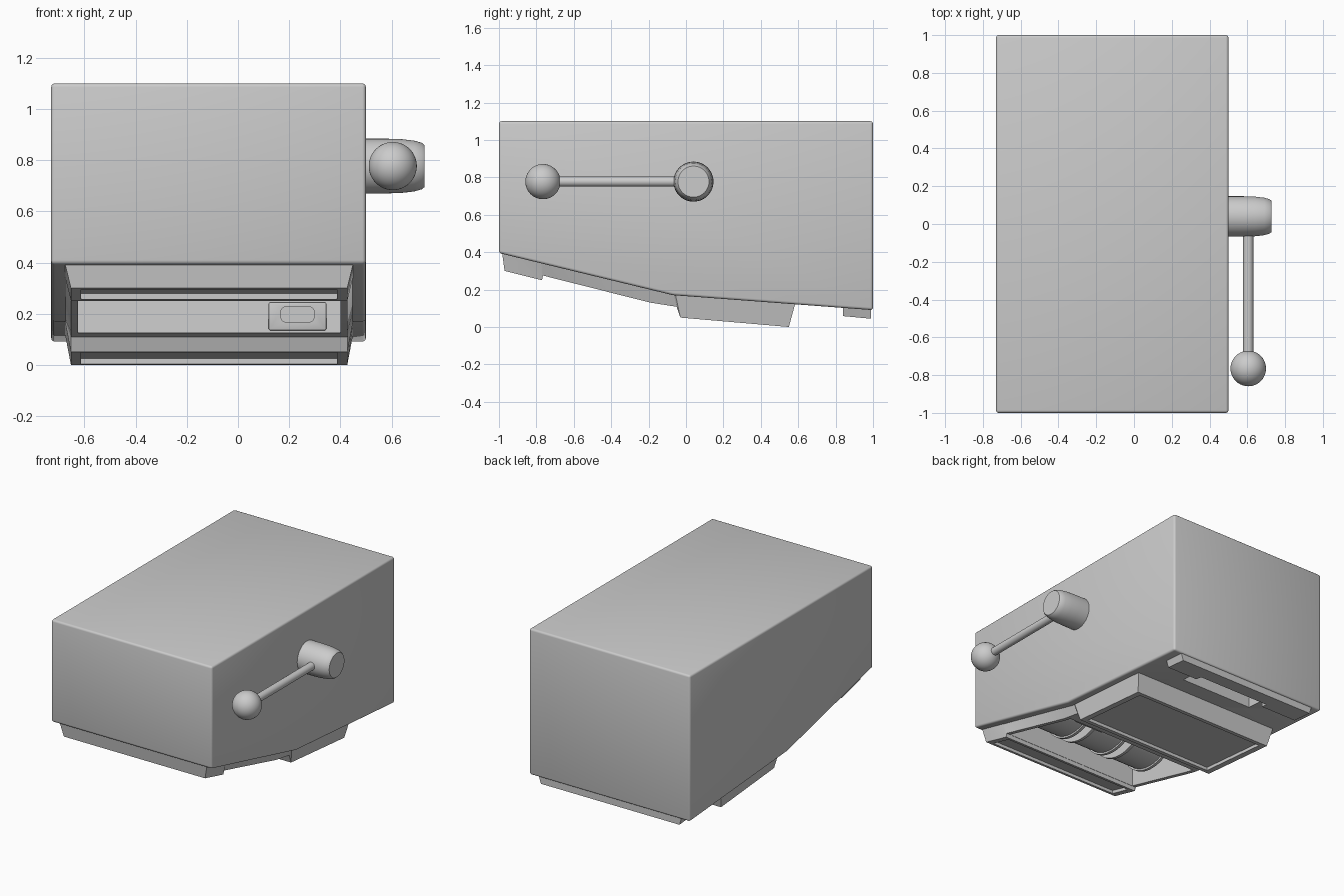
import bpy, bmesh, math
from mathutils import Matrix

if "Cube" in bpy.data.objects:
    bpy.data.objects.remove(bpy.data.objects["Cube"])

CX = -0.113  # centre of the cabinet in x


def mesh_object(name, bm):
    bmesh.ops.recalc_face_normals(bm, faces=bm.faces)
    me = bpy.data.meshes.new(name)
    bm.to_mesh(me)
    bm.free()
    ob = bpy.data.objects.new(name, me)
    bpy.context.collection.objects.link(ob)
    return ob


def loft(name, sections):
    """Bridge a list of equal-length point rings and cap the ends."""
    bm = bmesh.new()
    rings = [[bm.verts.new(p) for p in s] for s in sections]
    n = len(rings[0])
    for a, b in zip(rings, rings[1:]):
        for i in range(n):
            j = (i + 1) % n
            bm.faces.new((a[i], a[j], b[j], b[i]))
    bm.faces.new(rings[0])
    bm.faces.new(rings[-1])
    return mesh_object(name, bm)


def prism(name, x0, x1, profile):
    return loft(name, [[(x, y, z) for y, z in profile] for x in (x0, x1)])


def lathe(name, profile, matrix, n=48):
    """Solid of revolution from (radius, height) pairs about local z."""
    ob = loft(name, [[(r * math.cos(2 * math.pi * i / n), r * math.sin(2 * math.pi * i / n), h)
                      for i in range(n)] for r, h in profile])
    ob.data.transform(matrix)
    smooth(ob)
    return ob


def select(ob):
    bpy.ops.object.select_all(action='DESELECT')
    ob.select_set(True)
    bpy.context.view_layer.objects.active = ob


def smooth(ob):
    select(ob)
    bpy.ops.object.shade_smooth_by_angle(angle=math.radians(32))


def apply(ob, kind, **settings):
    select(ob)
    m = ob.modifiers.new(kind, kind)
    for k, v in settings.items():
        setattr(m, k, v)
    bpy.ops.object.modifier_apply(modifier=m.name)


def bevel(ob, width, segments=3):
    apply(ob, 'BEVEL', width=width, segments=segments, limit_method='ANGLE')


def cut(cutter, *targets):
    for t in targets:
        apply(t, 'BOOLEAN', operation='DIFFERENCE', object=cutter, solver='EXACT')
    bpy.data.objects.remove(cutter)


# cabinet with a sloped underside
cabinet = prism("cabinet", -0.73, 0.5, [(-1, 1.1), (1, 1.1), (1, 0.09), (-0.07, 0.17), (-1, 0.395)])
bevel(cabinet, 0.014)

# tapered face frame: each station pairs a buried point with an outer point
stations = [((-0.985, 0.41), (-0.97, 0.30)), ((-0.775, 0.36), (-0.77, 0.25)),
            ((-0.765, 0.36), (-0.765, 0.275)), ((-0.19, 0.22), (-0.19, 0.13)),
            ((-0.07, 0.19), (-0.05, 0.108)), ((-0.06, 0.19), (-0.03, 0.05)),
            ((0.588, 0.14), (0.55, 0.0))]
frame = loft("face_frame", [[(CX - 0.567, *a), (CX + 0.567, *a), (CX + 0.54, *b), (CX - 0.54, *b)]
                            for a, b in stations])

# lip of the payout tray
lip = loft("tray_lip", [[(CX - w, 0.84, z), (CX + w, 0.84, z), (CX + w, 0.99, z - 0.014),
                         (CX - w, 0.99, z - 0.014)] for w, z in ((0.55, 0.12), (0.53, 0.058))])

# reel window recess and payout tray recess
cut(prism("window_cutter", -0.625, 0.40, [(-0.762, 0.47), (-0.762, 0.1), (-0.165, 0.03), (-0.15, 0.31)]),
    cabinet, frame)
cut(prism("tray_cutter", -0.37, 0.18, [(0.71, 0.2), (0.71, 0.0), (0.885, 0.0), (0.885, 0.2)]),
    cabinet, lip)

# sunken panels in the header strip and the lower block
for y0, y1, slope, z_ref, y_ref in ((-0.945, -0.795, -0.25, 0.30, -0.97), (0.0, 0.52, -0.086, 0.05, -0.03)):
    za, zb = (z_ref + slope * (y - y_ref) for y in (y0, y1))
    cut(prism("panel_cutter", CX - 0.5, CX + 0.5,
              [(y0, za - 0.05), (y1, zb - 0.05), (y1, zb + 0.022), (y0, za + 0.022)]), frame)

# coin plate on the shelf wall, with a rounded slot
plate = prism("coin_plate", 0.12, 0.345, [(-0.185, 0.135), (-0.14, 0.135), (-0.14, 0.245), (-0.185, 0.245)])
bevel(plate, 0.005, 2)
slot = []
for cx, cz, a0 in ((0.275, 0.21, 0), (0.19, 0.21, 90), (0.19, 0.185, 180), (0.275, 0.185, 270)):
    for k in range(5):
        a = math.radians(a0 + k * 22.5)
        slot.append((cx + 0.022 * math.cos(a), cz + 0.018 * math.sin(a)))
cut(loft("slot_cutter", [[(x, y, z) for x, z in slot] for y in (-0.25, -0.167)]), plate)

# three reels with raised rims
for i in range(3):
    x = CX + (i - 1) * 0.325
    lathe(f"reel_{i + 1}", [(0.28, -0.135), (0.28, -0.115), (0.268, -0.115),
                            (0.268, 0.115), (0.28, 0.115), (0.28, 0.135)],
          Matrix.Translation((x, -0.5, 0.55)) @ Matrix.Rotation(math.pi / 2, 4, 'Y'), 64)

# lever hub, rod and ball
lathe("lever_hub", [(0.107, 0.49), (0.107, 0.58), (0.105, 0.64), (0.099, 0.69), (0.091, 0.718), (0.083, 0.728)],
      Matrix.Translation((0, 0.04, 0.777)) @ Matrix.Rotation(math.pi / 2, 4, 'Y'))
lathe("lever_rod", [(0.027, -0.02), (0.027, 0.76)],
      Matrix.Translation((0.605, 0.0, 0.777)) @ Matrix.Rotation(math.pi / 2, 4, 'X'), 24)
bpy.ops.mesh.primitive_uv_sphere_add(segments=40, ring_count=24, radius=0.094, location=(0.605, -0.765, 0.777))
bpy.context.object.name = "lever_ball"
smooth(bpy.context.object)

for ob in (cabinet, frame, lip, plate):
    smooth(ob)
